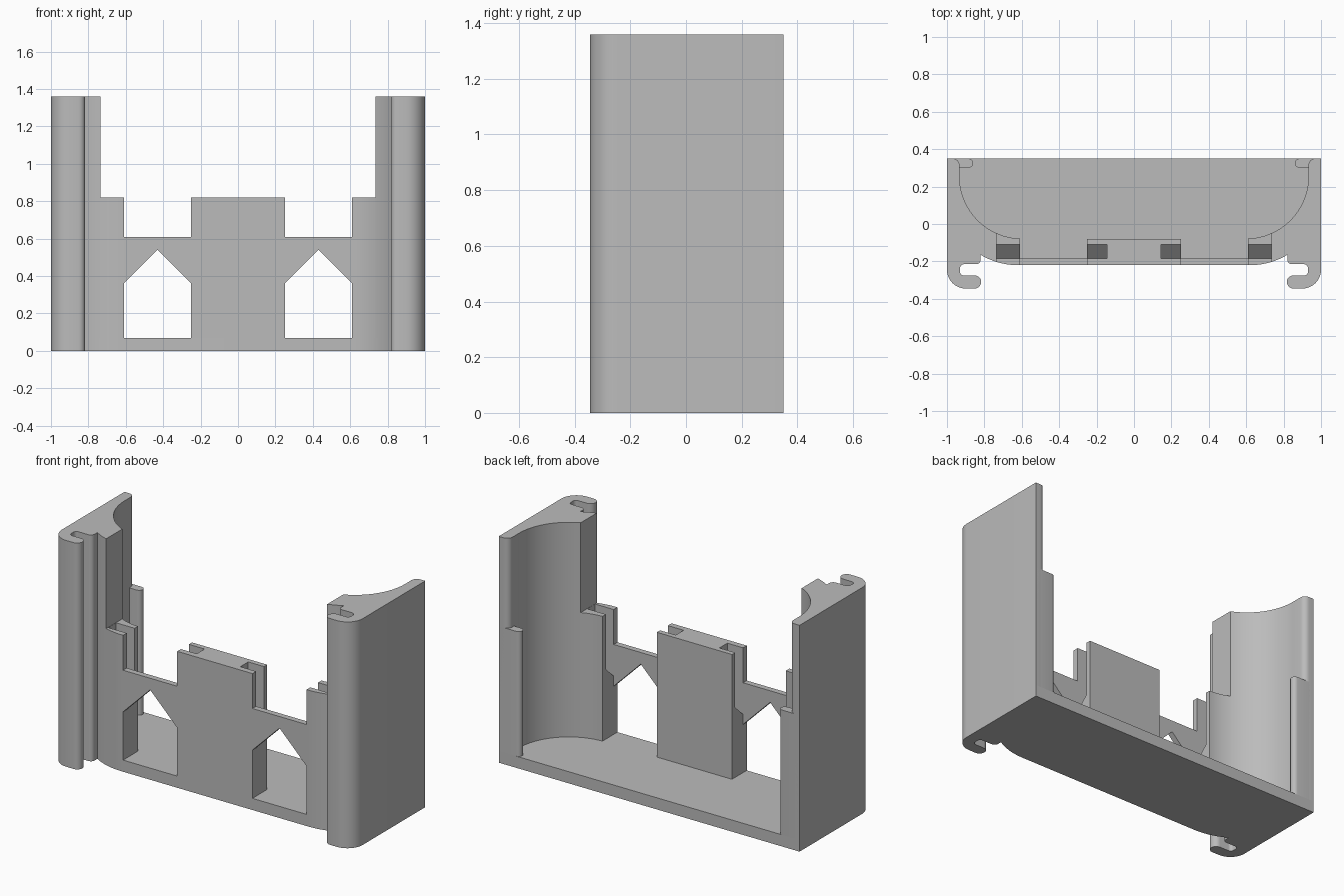
import bpy, bmesh
from math import sin, cos, radians, sqrt
from mathutils import Vector

cube = bpy.data.objects.get("Cube")
if cube:
    bpy.data.objects.remove(cube, do_unlink=True)

grey = bpy.data.materials.new("plain grey")
grey.use_nodes = True
COLOUR = (0.5, 0.5, 0.5, 1)
grey.diffuse_color = COLOUR
grey.node_tree.nodes["Principled BSDF"].inputs["Base Color"].default_value = COLOUR

HEIGHT, SHOULDER, SILL, FLOOR = 1.36, 0.82, 0.61, 0.07
FRONT, WALL_BACK, BLOCK_BACK, BACK = -0.22, -0.185, -0.08, 0.35
WIN_IN, WIN_OUT, TALL_X = 0.25, 0.61, 0.735


def prism(name, outline, low, high, axis="z"):
    """Extrude a closed outline along an axis: (x,y) on z, (x,z) on y, (y,z) on x."""
    place = {"z": lambda a, b, t: (a, b, t), "y": lambda a, b, t: (a, t, b),
             "x": lambda a, b, t: (t, a, b)}[axis]
    bm = bmesh.new()
    face = bm.faces.new([bm.verts.new(place(a, b, low)) for a, b in outline])
    moved = bmesh.ops.extrude_face_region(bm, geom=[face])["geom"]
    shift = Vector(place(0, 0, high - low))
    bmesh.ops.translate(bm, vec=shift, verts=[v for v in moved if isinstance(v, bmesh.types.BMVert)])
    bmesh.ops.recalc_face_normals(bm, faces=bm.faces)
    mesh = bpy.data.meshes.new(name)
    bm.to_mesh(mesh)
    bm.free()
    mesh.materials.append(grey)
    obj = bpy.data.objects.new(name, mesh)
    bpy.context.collection.objects.link(obj)
    return obj


def select(obj):
    bpy.ops.object.select_all(action="DESELECT")
    obj.select_set(True)
    bpy.context.view_layer.objects.active = obj


def cut(obj, cutter):
    mod = obj.modifiers.new("cut", "BOOLEAN")
    mod.operation, mod.solver, mod.object = "DIFFERENCE", "EXACT", cutter
    select(obj)
    bpy.ops.object.modifier_apply(modifier=mod.name)
    bpy.data.objects.remove(cutter, do_unlink=True)


def smooth(obj):
    select(obj)
    bpy.ops.object.shade_smooth_by_angle(angle=radians(30))


def arc(cx, cy, r, start, end, steps=8):
    angles = [radians(start + (end - start) * i / steps) for i in range(steps + 1)]
    return [(cx + r * cos(a), cy + r * sin(a)) for a in angles]


def rect(a0, b0, a1, b1):
    return [(a0, b0), (a1, b0), (a1, b1), (a0, b1)]


def mirrored(points, side):
    return [(side * a, b) for a, b in points]


# Curves shared by the plan outlines
BOWL_X, BOWL_Y, BOWL_R = 0.6, 0.255, 0.333
FLARE_X, FLARE_Y, FLARE_R = 0.62, 0.17, 0.39


def bowl_y(x):
    return BOWL_Y - sqrt(BOWL_R ** 2 - (x - BOWL_X) ** 2)


def flare_y(x):
    return FLARE_Y - sqrt(FLARE_R ** 2 - (x - FLARE_X) ** 2) if x > FLARE_X else FRONT


def span(a, b, n, f):
    return [(a + (b - a) * i / n, f(a + (b - a) * i / n)) for i in range(n + 1)]


# Hooked rail on the front outer corner, walked from the flare to the back edge
hook = ([(0.82, -0.175)]
        + arc(0.845, -0.19, 0.025, 180, 270, 5)
        + arc(0.91, -0.235, 0.02, 90, 0, 5)
        + arc(0.91, -0.255, 0.02, 0, -90, 5)
        + arc(0.852, -0.31, 0.035, 90, 270, 10)
        + arc(0.9, -0.245, 0.1, -90, 0, 10))

# Base plate: the two outer outlines joined across the front
half = span(FLARE_X, 0.82, 8, flare_y) + hook + [(1, BACK)]
base = prism("base_plate", half + mirrored(half, -1)[::-1], 0, FLOOR)
smooth(base)

# Front wall panels with pointed window openings
for side, label in ((1, "left"), (-1, "right")):
    mid = (WIN_IN + WIN_OUT) / 2
    panel = [(WIN_IN, FLOOR), (WIN_IN, SILL), (WIN_OUT, SILL), (WIN_OUT, FLOOR),
             (WIN_OUT, 0.36), (mid, 0.54), (WIN_IN, 0.36)]
    panel = panel[1:3] + panel[4:]
    prism(label + "_window_panel", mirrored(panel, side), FRONT, WALL_BACK, "y")

    # Tall side wall with hollowed inner face and hook
    bowl_end = arc(BOWL_X, BOWL_Y, BOWL_R, 0, -66.1, 20)
    plan = (span(TALL_X, 0.82, 5, flare_y) + hook + [(1, BACK)]
            + arc(0.968, 0.315, 0.035, 90, 180, 6) + bowl_end)
    smooth(prism(label + "_side_wall", mirrored(plan, side), FLOOR, HEIGHT))

    # Lower shoulder beside the window, with a guide slot
    plan = span(WIN_OUT, TALL_X, 8, flare_y) + span(TALL_X, WIN_OUT, 8, bowl_y)
    shoulder = prism(label + "_shoulder", mirrored(plan, side), FLOOR, SHOULDER)
    slot = [(WALL_BACK, 0.42), (-0.11, 0.49), (-0.11, 1), (WALL_BACK, 1)]
    ends = sorted((side * 0.5, side * (TALL_X - 0.001)))
    cut(shoulder, prism("slot_cutter", slot, *ends, "x"))
    smooth(shoulder)

    # Rounded lug on the back edge
    lug = [(0.99, BACK), (0.99, 0.3)] + arc(0.885, 0.325, 0.025, 270, 90, 8)
    smooth(prism(label + "_back_lug", mirrored(lug, side), FLOOR, SHOULDER))

# Centre block with a guide slot on each side
block = prism("centre_block", rect(-WIN_IN, FRONT, WIN_IN, BLOCK_BACK), FLOOR, SHOULDER)
for side in (1, -1):
    ends = sorted((side * 0.145, side * 0.4))
    cut(block, prism("slot_cutter", slot, *ends, "x"))
